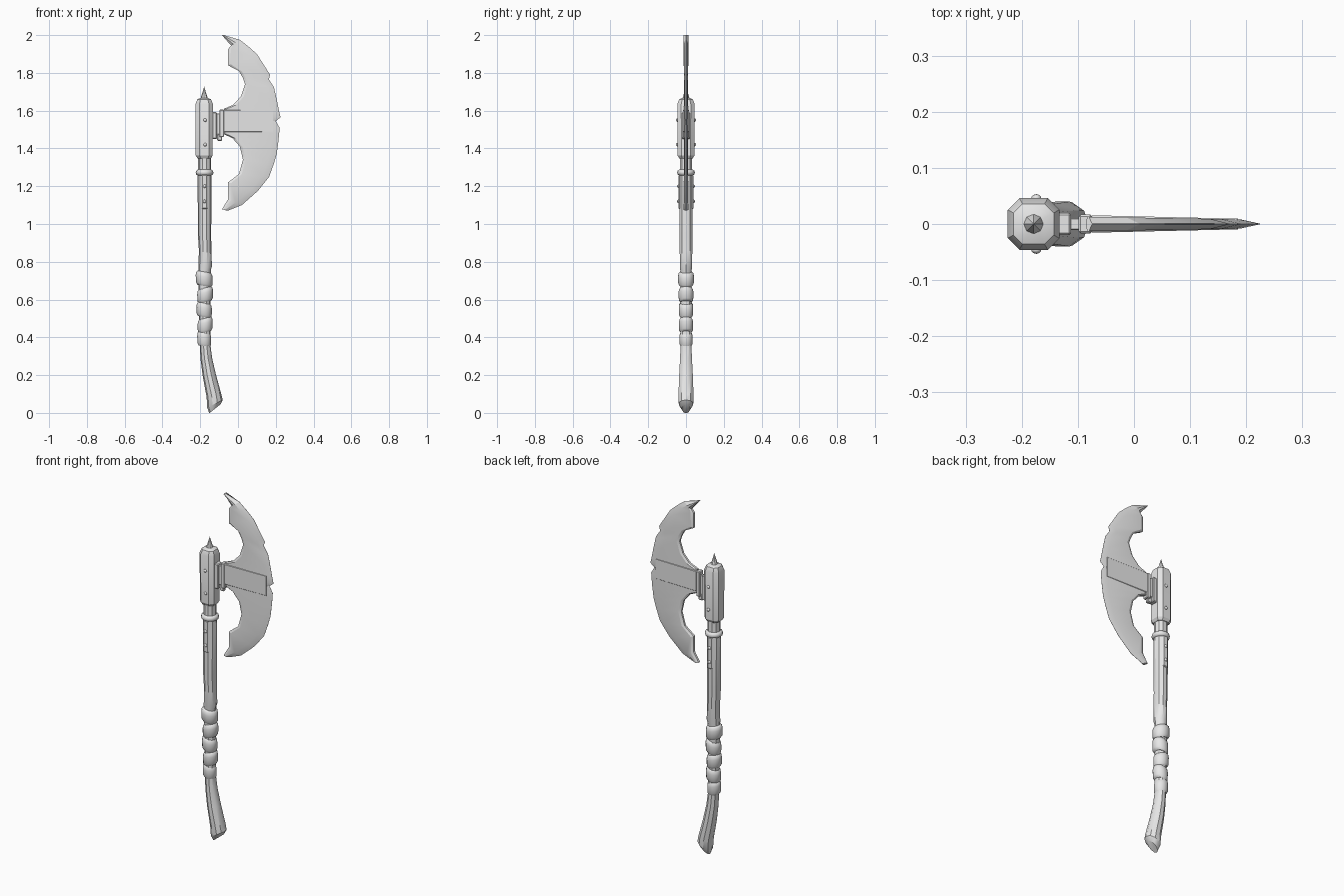
import bpy, bmesh, math
from mathutils import Vector, Matrix

old = bpy.data.objects.get("Cube")
if old:
    bpy.data.objects.remove(old, do_unlink=True)

grey = bpy.data.materials.new("plain_grey")
grey.use_nodes = True
grey.diffuse_color = (0.8, 0.8, 0.8, 1)
grey.node_tree.nodes["Principled BSDF"].inputs["Base Color"].default_value = (0.8, 0.8, 0.8, 1)

AXIS = -0.177  # x of the shaft


def finish(name, bm, angle=35):
    """Turn a bmesh into a named, shaded object."""
    bmesh.ops.recalc_face_normals(bm, faces=bm.faces)
    mesh = bpy.data.meshes.new(name)
    bm.to_mesh(mesh)
    bm.free()
    mesh.materials.append(grey)
    obj = bpy.data.objects.new(name, mesh)
    bpy.context.collection.objects.link(obj)
    bpy.ops.object.select_all(action="DESELECT")
    obj.select_set(True)
    bpy.context.view_layer.objects.active = obj
    bpy.ops.object.shade_smooth_by_angle(angle=math.radians(angle))
    return obj


def round_section(sides=12):
    return [(math.cos(math.tau * i / sides), math.sin(math.tau * i / sides)) for i in range(sides)]


def chamfered_section(cut=0.55):
    corner = [(1, cut), (cut, 1), (-cut, 1), (-1, cut)]
    return corner + [(-x, -y) for x, y in corner]


def loft(name, rings, section, angle=35):
    """Rings are (z, centre x, radius x, radius y, slope of the ring along x)."""
    bm = bmesh.new()
    loops = []
    for z, cx, rx, ry, slope in rings:
        loops.append([bm.verts.new((cx + u * rx, v * ry, z + slope * u * rx)) for u, v in section])
    count = len(section)
    for low, high in zip(loops, loops[1:]):
        for i in range(count):
            j = (i + 1) % count
            bm.faces.new((low[i], low[j], high[j], high[i]))
    bm.faces.new(loops[0][::-1])
    bm.faces.new(loops[-1])
    return finish(name, bm, angle)


def block(name, low, high, bevel=0.004):
    """Bevelled box between two corners."""
    low, high = Vector(low), Vector(high)
    bm = bmesh.new()
    bmesh.ops.create_cube(bm, size=1)
    bmesh.ops.scale(bm, vec=high - low, verts=bm.verts)
    bmesh.ops.translate(bm, vec=(low + high) / 2, verts=bm.verts)
    bmesh.ops.bevel(bm, geom=bm.edges[:], offset=bevel, segments=1, affect="EDGES")
    return finish(name, bm)


def rivet(name, x, y, z, size=0.009):
    bm = bmesh.new()
    bmesh.ops.create_uvsphere(bm, u_segments=10, v_segments=6, radius=size)
    bmesh.ops.scale(bm, vec=(1, 0.8, 1), verts=bm.verts)
    bmesh.ops.translate(bm, vec=(x, y, z), verts=bm.verts)
    finish(name, bm, 60)


# Crooked wooden shaft with a slanted, flared butt
loft("shaft", [
    (0.022, -0.122, 0.030, 0.022, 0.8),
    (0.048, -0.122, 0.041, 0.040, 0.5),
    (0.090, -0.127, 0.039, 0.042, 0.2),
    (0.200, -0.152, 0.035, 0.038, 0.1),
    (0.290, -0.168, 0.031, 0.033, 0),
    (0.360, -0.174, 0.028, 0.030, 0),
    (0.560, AXIS, 0.031, 0.031, 0),
    (0.755, AXIS, 0.033, 0.031, 0),
    (0.770, -0.174, 0.036, 0.034, 0.2),
    (0.860, -0.174, 0.033, 0.035, 0),
    (0.940, AXIS, 0.035, 0.036, 0),
    (1.260, AXIS, 0.037, 0.036, 0),
    (1.290, AXIS, 0.034, 0.034, 0),
    (1.370, AXIS, 0.034, 0.034, 0),
], round_section(10))

# Lumpy leather grip, one tilted turn at a time
for i, (z, r) in enumerate([(0.71, 0.045), (0.625, 0.042), (0.545, 0.041), (0.465, 0.040), (0.39, 0.037)]):
    slope = 0.22 if i % 2 else -0.18
    cx = AXIS + (0.003 if i % 2 else -0.002)
    turn = [(-0.038, 0.78), (-0.026, 0.97), (0.012, 1), (0.029, 0.93), (0.037, 0.75)]
    loft(f"grip_turn_{i + 1}", [(z + dz, cx, r * k, r * k * 0.96, slope) for dz, k in turn],
         round_section(14), 50)

# Collar ring
loft("collar_ring", [(z, AXIS, r, r, 0) for z, r in
                     [(1.257, 0.036), (1.262, 0.044), (1.272, 0.047), (1.282, 0.044), (1.288, 0.036)]],
     round_section(16), 50)

# Faceted head socket and spike
loft("head_socket", [(z, AXIS - 0.002, r, r, 0) for z, r in
                     [(1.348, 0.036), (1.363, 0.045), (1.635, 0.046), (1.660, 0.036), (1.668, 0.018)]],
     chamfered_section(), 25)
loft("top_spike", [(z, AXIS - 0.002, r, r, 0) for z, r in
                   [(1.655, 0.020), (1.675, 0.016), (1.700, 0.008), (1.727, 0.0006)]],
     round_section(8), 25)

# Side straps and rivets, front and back
for side, label in ((-1, "front"), (1, "back")):
    edges = sorted((side * 0.030, side * 0.040))
    block(f"{label}_strap", (AXIS - 0.015, edges[0], 1.08), (AXIS + 0.015, edges[1], 1.26))
    for z in (1.12, 1.20):
        rivet(f"{label}_strap_rivet", AXIS, side * 0.040, z)
    for z in (1.42, 1.55):
        rivet(f"{label}_socket_rivet", AXIS + 0.003, side * 0.046, z)

# Stepped connector between socket and blade
block("connector_base", (-0.140, -0.020, 1.45), (-0.112, 0.020, 1.592))
block("connector_core", (-0.120, -0.011, 1.475), (-0.070, 0.011, 1.585), 0.002)
block("connector_clamp", (-0.099, -0.017, 1.46), (-0.074, 0.017, 1.605))
block("connector_hook", (-0.110, -0.010, 1.44), (-0.084, 0.010, 1.475))

# Crescent blade: inner x, inner z, cutting edge x, cutting edge z, from top to bottom
BLADE = [
    (-.085, 2.0, -.075, 2.0), (-.037, 1.945, .01, 1.975), (-.053, 1.925, .055, 1.94),
    (-.053, 1.84, .1, 1.9), (.005, 1.81, .17, 1.79), (.025, 1.775, .163, 1.765),
    (.037, 1.74, .19, 1.725), (.015, 1.675, .205, 1.66), (-.027, 1.63, .213, 1.62),
    (-.075, 1.61, .217, 1.6), (-.075, 1.565, .225, 1.565), (-.075, 1.545, .2, 1.545),
    (-.075, 1.51, .22, 1.51), (-.075, 1.475, .218, 1.48), (-.03, 1.455, .213, 1.43),
    (.01, 1.41, .205, 1.37), (.026, 1.34, .19, 1.32), (.005, 1.265, .165, 1.25),
    (-.053, 1.22, .105, 1.175), (-.053, 1.13, .02, 1.1), (-.085, 1.078, -.055, 1.07),
]


def blade_row(bm, row, side):
    """One line of points from the blunt inner edge to the cutting edge."""
    inner, edge = Vector((row[0], 0, row[1])), Vector((row[2], 0, row[3]))
    length = (edge - inner).length
    steps = ((0, 0.5), (min(0.015 / length, 0.25), 1), (max(1 - 0.035 / length, 0.5), 1), (1, 0.05))
    verts = []
    for t, thickness in steps:
        p = inner.lerp(edge, t)
        p.y = side * thickness * (0.0115 - 0.018 * p.x)
        verts.append(bm.verts.new(p))
    return verts


bm = bmesh.new()
faces = []
for side in (-1, 1):
    rows = [blade_row(bm, row, side) for row in BLADE]
    faces.append(rows)
    for a, b in zip(rows, rows[1:]):
        for i in range(3):
            bm.faces.new((a[i], a[i + 1], b[i + 1], b[i]))
front, back = faces
for k in range(len(BLADE) - 1):
    for i in (0, 3):
        bm.faces.new((front[k][i], front[k + 1][i], back[k + 1][i], back[k][i]))
for k in (0, -1):
    for i in range(3):
        bm.faces.new((front[k][i], front[k][i + 1], back[k][i + 1], back[k][i]))
finish("blade", bm, 20)

# Raised tapering band across the middle of the blade
bm = bmesh.new()
bmesh.ops.create_cube(bm, size=1)
for v in bm.verts:
    outer, top, side = v.co.x > 0, v.co.z > 0, math.copysign(1, v.co.y)
    v.co = (0.185 if outer else -0.075, side * (0.0095 if outer else 0.0155),
            1.603 if top else 1.487)
bmesh.ops.bevel(bm, geom=[e for e in bm.edges if abs(e.verts[0].co.x - e.verts[1].co.x) > 0.1],
                offset=0.003, segments=1, affect="EDGES")
finish("blade_band", bm, 20)
